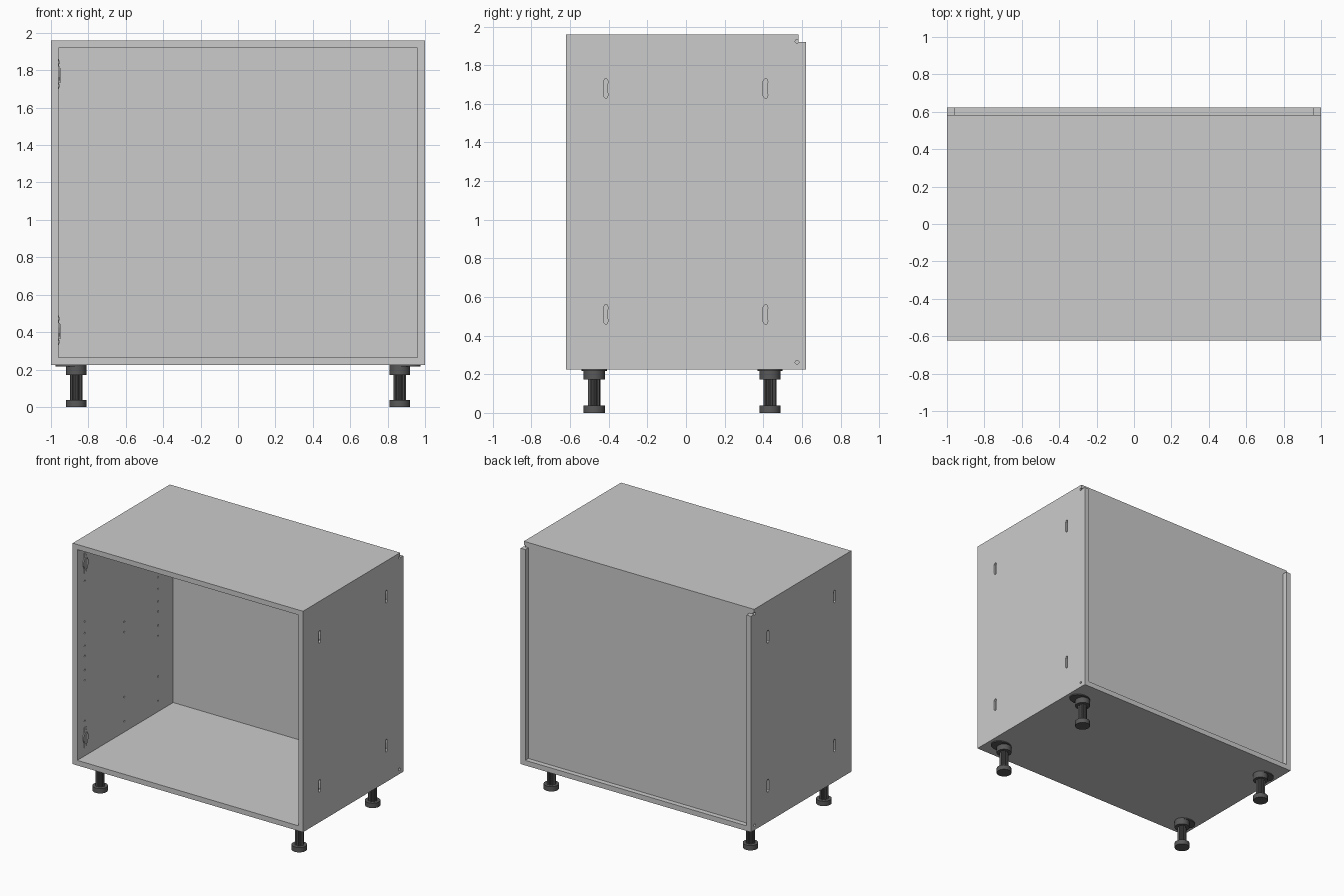
import bpy, bmesh, math

if "Cube" in bpy.data.objects:
    bpy.data.objects.remove(bpy.data.objects["Cube"])

T = 0.04                       # board thickness
Z0, Z1 = 0.225, 1.96           # carcase bottom / top
YF, YB, YT = -0.622, 0.622, 0.583


def finish(name, bm):
    bmesh.ops.recalc_face_normals(bm, faces=bm.faces)
    me = bpy.data.meshes.new(name)
    bm.to_mesh(me)
    bm.free()
    ob = bpy.data.objects.new(name, me)
    bpy.context.collection.objects.link(ob)
    return ob


def prism(bm, pts, axis, a, b):
    """Extrude a 2D outline along x (outline in y,z) or z (outline in x,y)."""
    place = (lambda p, t: (t, p[0], p[1])) if axis == 'x' else (lambda p, t: (p[0], p[1], t))
    lo = [bm.verts.new(place(p, a)) for p in pts]
    hi = [bm.verts.new(place(p, b)) for p in pts]
    bm.faces.new(lo)
    bm.faces.new(hi)
    n = len(pts)
    for i in range(n):
        bm.faces.new((lo[i], lo[(i + 1) % n], hi[(i + 1) % n], hi[i]))


def rect(a0, a1, b0, b1):
    return [(a0, b0), (a1, b0), (a1, b1), (a0, b1)]


def ring(cx, cy, rx, ry=None, n=24):
    ry = ry or rx
    return [(cx + rx * math.cos(2 * math.pi * i / n),
             cy + ry * math.sin(2 * math.pi * i / n)) for i in range(n)]


def board(name, x0, x1, y0, y1, z0, z1):
    bm = bmesh.new()
    prism(bm, rect(x0, x1, y0, y1), 'z', z0, z1)
    return finish(name, bm)


# Boards between the sides
board("bottom_board", -1 + T, 1 - T, YF, YB, Z0, Z0 + T)
board("top_board", -1 + T, 1 - T, YF, YT, Z1 - T, Z1)
board("back_panel", -1 + T, 1 - T, 0.567, YT, Z0 + T, Z1 - T)

# Side panel with the notch in its upper rear corner
bm = bmesh.new()
prism(bm, [(YF, Z0), (YB, Z0), (YB, Z1 - T), (YT, Z1 - T), (YT, Z1), (YF, Z1)],
      'x', 1 - T, 1)
sides = finish("side_panels", bm)

# Cutters: outer connector slots, dowel holes and inner shelf-pin holes
bm = bmesh.new()
slot = [(-.013, -.038), (-.004, -.05), (.006, -.05), (.012, -.035), (.009, -.02),
        (.009, .02), (.012, .035), (.006, .05), (-.004, .05), (-.013, .038)]
for y in (-0.415, 0.412):
    for z in (0.51, 1.68):
        prism(bm, [(y + a, z + b) for a, b in slot], 'x', 0.985, 1.02)
for z in (0.262, 1.924):
    prism(bm, ring(0.575, z, 0.01, n=12), 'x', 0.985, 1.02)
pins = {-0.53: (1.64, 1.32, 1.23, 1.13, 1.05, 0.94, 0.86, 0.54),
        -0.04: (1.13, 1.05, 0.54, 0.35),
        0.38: (1.64, 1.32, 1.23, 1.13, 1.05, 0.94, 0.86, 0.54, 0.35)}
for y, zs in pins.items():
    for z in zs:
        prism(bm, ring(y, z, 0.007, n=10), 'x', 0.94, 0.975)
cutter = finish("hole_cutter", bm)
cutter.hide_render = True

cut = sides.modifiers.new("holes", 'BOOLEAN')
cut.operation, cut.solver, cut.object = 'DIFFERENCE', 'EXACT', cutter
sides.modifiers.new("mirror", 'MIRROR').use_axis = (True, False, False)
bpy.context.view_layer.objects.active = sides
for m in ("holes", "mirror"):
    bpy.ops.object.modifier_apply(modifier=m)
bpy.data.objects.remove(cutter)

# Hinge mounting plates on the inner left wall
for name, z in (("lower_hinge_plate", 0.41), ("upper_hinge_plate", 1.78)):
    bm = bmesh.new()
    y, x = -0.525, -1 + T
    prism(bm, rect(y - .012, y + .012, z - .08, z + .08), 'x', x, x + .004)
    prism(bm, [(y + a, z + b) for a, b in
               ((-.03, -.015), (-.016, -.04), (.016, -.04), (.03, -.015),
                (.03, .015), (.016, .04), (-.016, .04), (-.03, .015))], 'x', x, x + .008)
    prism(bm, rect(y - .011, y + .011, z - .045, z + .03), 'x', x, x + .013)
    for dz in (-.062, .062):
        prism(bm, ring(y, z + dz, .009, n=12), 'x', x, x + .006)
    finish(name, bm)

# Adjustable legs: foot, fluted shaft, collar and mounting flange
dark = bpy.data.materials.new("dark_plastic")
dark.diffuse_color = (0.1, 0.1, 0.1, 1)
dark.use_nodes = True
dark.node_tree.nodes["Principled BSDF"].inputs["Base Color"].default_value = dark.diffuse_color
for side, sx in (("left", -1), ("right", 1)):
    for end, y in (("front", -0.475), ("back", 0.435)):
        x = sx * 0.865
        bm = bmesh.new()
        prism(bm, ring(x, y, .055), 'z', 0, .038)
        shaft = [(x + r * math.cos(t), y + r * math.sin(t))
                 for i in range(32)
                 for r, t in [(.033 if i % 4 < 2 else .026, 2 * math.pi * (i + .5) / 32)]]
        prism(bm, shaft, 'z', .03, .18)
        prism(bm, ring(x, y, .055), 'z', .172, .219)
        prism(bm, ring(sx * 0.893, y, .083, .065), 'z', .217, Z0)
        leg = finish(f"{end}_{side}_leg", bm)
        leg.data.materials.append(dark)
        bpy.ops.object.select_all(action='DESELECT')
        leg.select_set(True)
        bpy.context.view_layer.objects.active = leg
        bpy.ops.object.shade_smooth_by_angle(angle=math.radians(25))
